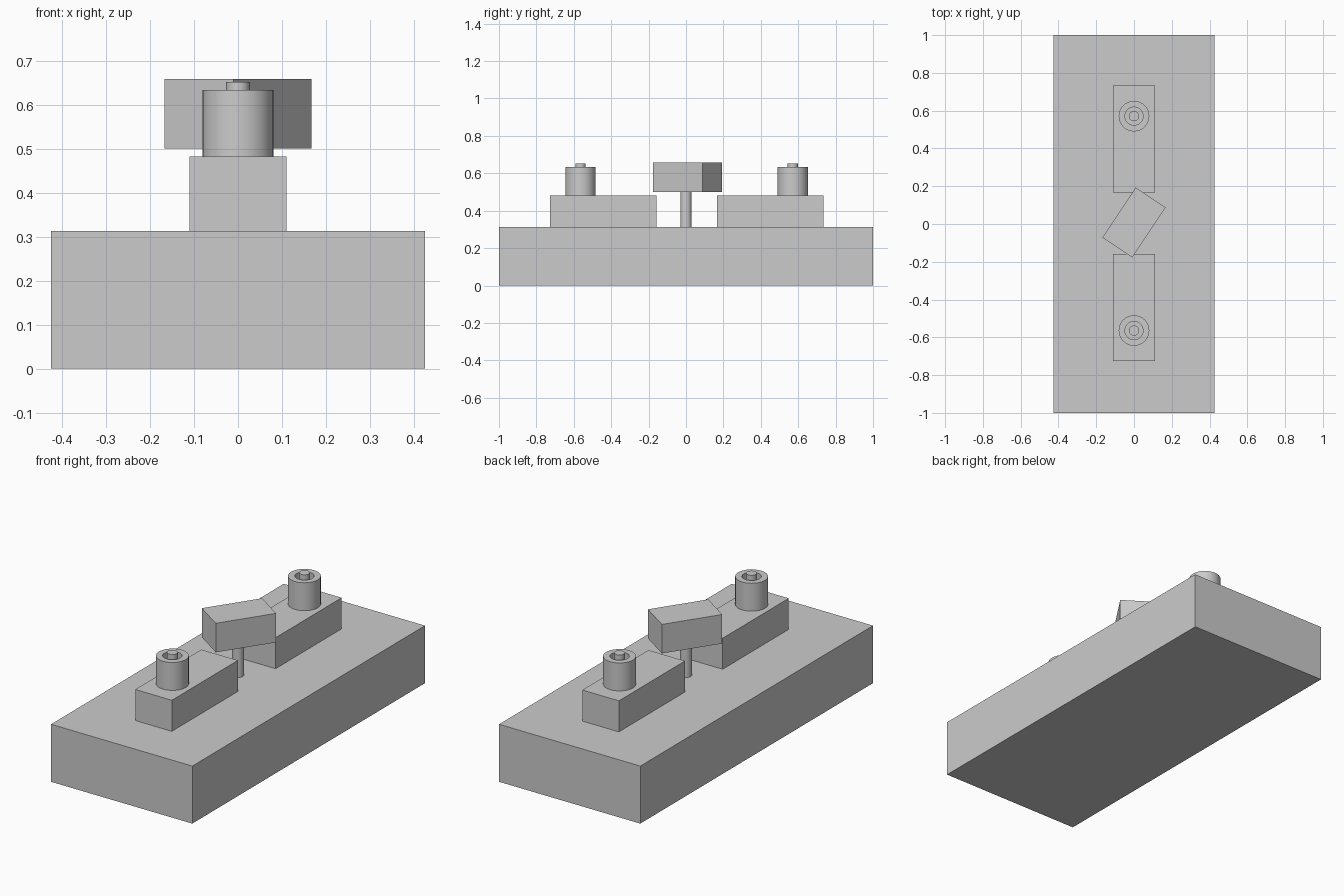
import bpy, bmesh, math

if "Cube" in bpy.data.objects:
    bpy.data.objects.remove(bpy.data.objects["Cube"])

BASE_TOP, BLOCK_TOP = 0.313, 0.482
SIDES = 32


def box(name, size, center, turn=0.0):
    bm = bmesh.new()
    bmesh.ops.create_cube(bm, size=1.0)
    bmesh.ops.scale(bm, vec=size, verts=bm.verts)
    return finish(name, bm, center, turn)


def lathe(name, profile, center):
    """Spin an (r, z) profile around the vertical axis."""
    bm = bmesh.new()
    verts = [bm.verts.new((r, 0, z)) for r, z in profile]
    edges = [bm.edges.new(pair) for pair in zip(verts, verts[1:])]
    bmesh.ops.spin(bm, geom=verts + edges, axis=(0, 0, 1), cent=(0, 0, 0),
                   angle=math.tau, steps=SIDES, use_duplicate=False)
    bmesh.ops.remove_doubles(bm, verts=bm.verts, dist=1e-5)
    bmesh.ops.recalc_face_normals(bm, faces=bm.faces)
    obj = finish(name, bm, center)
    bpy.context.view_layer.objects.active = obj
    obj.select_set(True)
    bpy.ops.object.shade_smooth_by_angle(angle=math.radians(30))
    obj.select_set(False)
    return obj


def finish(name, bm, center, turn=0.0):
    mesh = bpy.data.meshes.new(name)
    bm.to_mesh(mesh)
    bm.free()
    obj = bpy.data.objects.new(name, mesh)
    obj.location = center
    obj.rotation_euler.z = turn
    bpy.context.collection.objects.link(obj)
    return obj


# Base slab
box("base", (0.85, 2.0, BASE_TOP), (0, 0, BASE_TOP / 2))

# Terminal blocks, each with a hollow post and a centre pin
for side, block_y, post_y in (("front", -0.442, -0.564), ("back", 0.45, 0.571)):
    height = BLOCK_TOP - BASE_TOP
    box(side + "_block", (0.22, 0.568, height), (0, block_y, BASE_TOP + height / 2))
    lathe(side + "_post",
          [(0, 0), (0.081, 0), (0.081, 0.152), (0.048, 0.152), (0.048, 0.11), (0, 0.11)],
          (0, post_y, BLOCK_TOP))
    lathe(side + "_pin", [(0, 0.10), (0.027, 0.10), (0.027, 0.17), (0, 0.17)],
          (0, post_y, BLOCK_TOP))

# Turned knob on a thin stem
lathe("knob_stem", [(0, 0), (0.03, 0), (0.03, 0.2), (0, 0.2)], (0, 0, BASE_TOP))
box("knob", (0.189, 0.319, 0.158), (0, 0.008, 0.58), math.radians(-33.7))
